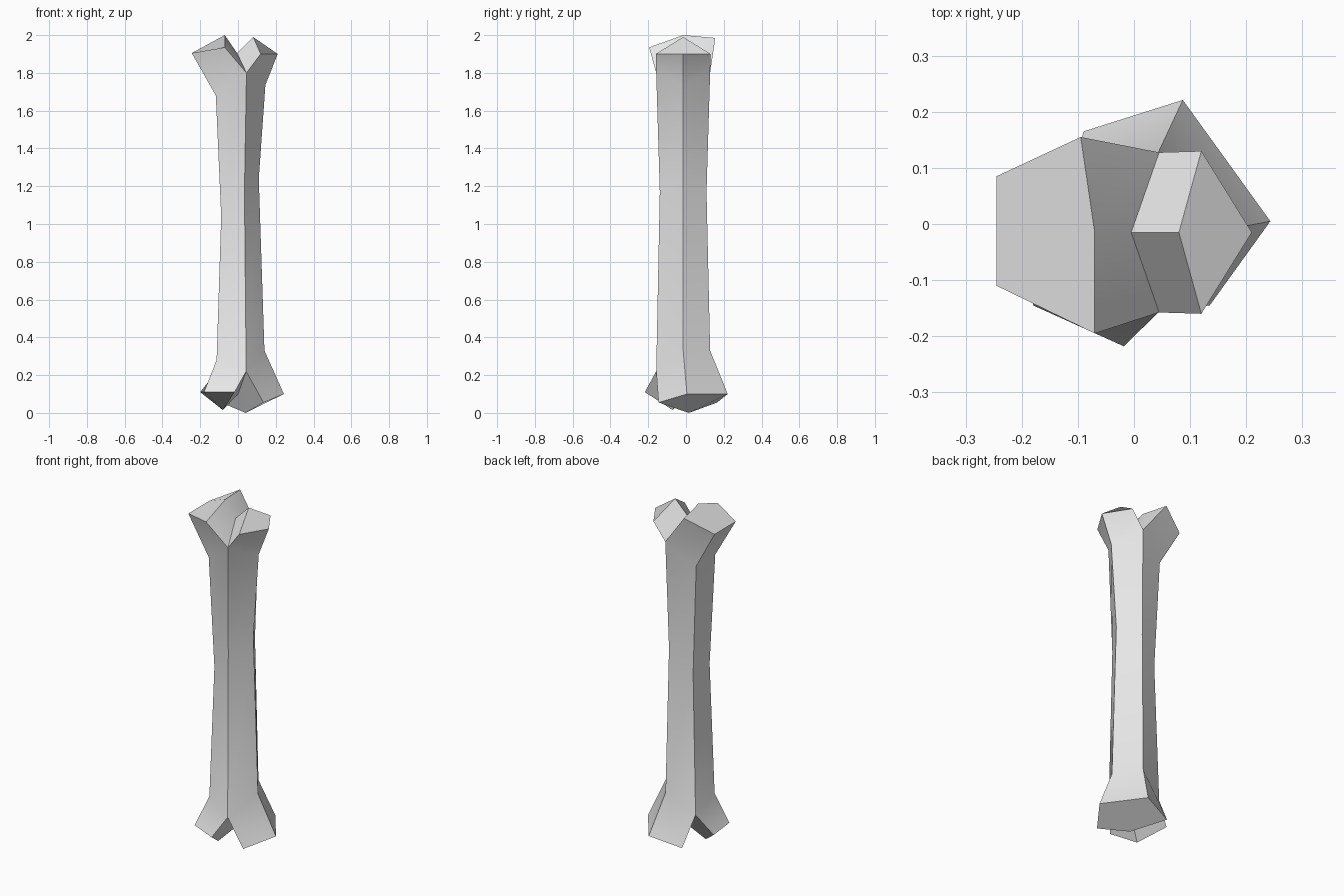
import bpy
import bmesh
import math

default_cube = bpy.data.objects.get("Cube")
if default_cube:
    bpy.data.objects.remove(default_cube, do_unlink=True)

SIDES = 5
AXIS_Y = -0.015

bone_grey = bpy.data.materials.new("bone_grey")
bone_grey.use_nodes = True
grey = (0.8, 0.8, 0.8, 1)
bone_grey.diffuse_color = grey
bone_grey.node_tree.nodes["Principled BSDF"].inputs["Base Color"].default_value = grey

bm = bmesh.new()


def add_ring(radius_x, radius_y, heights):
    """Pentagonal shaft section; one corner points to +x."""
    ring = []
    for index, height in enumerate(heights):
        angle = math.tau * index / SIDES
        ring.append(bm.verts.new((radius_x * math.cos(angle),
                                  AXIS_Y + radius_y * math.sin(angle), height)))
    return ring


def bridge(lower, upper):
    """Join two shaft sections with quads."""
    for index in range(SIDES):
        following = (index + 1) % SIDES
        bm.faces.new((lower[index], lower[following], upper[following], upper[index]))


def add_forked_end(ring, corner, small, large, valley):
    """Close a shaft end with a small knob on one corner and a large knob opposite."""
    point, right, far_right, far_left, left = [
        ring[(corner + step) % SIDES] for step in range(SIDES)]
    small_right, small_point, small_left, small_tip = map(bm.verts.new, small)
    big_right, big_far_right, big_far_left, big_left, big_tip = map(bm.verts.new, large)
    middle = bm.verts.new(valley)

    # Small knob walls and cap
    bm.faces.new((point, right, small_right, small_point))
    bm.faces.new((left, point, small_point, small_left))
    bm.faces.new((small_point, small_right, small_tip, small_left))

    # Large knob walls and cap
    bm.faces.new((right, far_right, big_far_right, big_right))
    bm.faces.new((far_right, far_left, big_far_left, big_far_right))
    bm.faces.new((far_left, left, big_left, big_far_left))
    bm.faces.new((big_right, big_far_right, big_far_left, big_left, big_tip))

    # Valley between the knobs
    for side, small_side, big_side in ((right, small_right, big_right),
                                       (left, small_left, big_left)):
        bm.faces.new((side, middle, small_tip, small_side))
        bm.faces.new((side, big_side, big_tip, middle))


# Shaft with a narrow, slanted waist
bottom_ring = add_ring(0.14, 0.15, (0.33, 0.33, 0.22, 0.28, 0.22))
waist_ring = add_ring(0.11, 0.13, (1.24, 1.17, 1.04, 1.04, 1.17))
top_ring = add_ring(0.145, 0.15, (1.735, 1.8, 1.68, 1.68, 1.8))
bridge(bottom_ring, waist_ring)
bridge(waist_ring, top_ring)

# Upper forked end
add_forked_end(
    top_ring, 0,
    small=((0.12, 0.13, 1.9), (0.21, AXIS_Y, 1.9), (0.12, -0.16, 1.9), (0.08, AXIS_Y, 1.99)),
    large=((-0.095, 0.155, 1.985), (-0.245, 0.085, 1.905), (-0.245, -0.11, 1.905),
           (-0.07, -0.195, 1.935), (-0.07, AXIS_Y, 2)),
    valley=(-0.005, AXIS_Y, 1.905))

# Lower forked end, turned about the shaft
add_forked_end(
    bottom_ring, 3,
    small=((-0.018, -0.218, 0.11), (-0.18, -0.145, 0.11), (-0.2, 0.03, 0.11),
           (-0.08, -0.07, 0.015)),
    large=((0.135, -0.145, 0.055), (0.243, 0.005, 0.1), (0.087, 0.221, 0.1),
           (-0.09, 0.165, 0.055), (0.04, 0.015, 0)),
    valley=(0, AXIS_Y, 0.1))

bmesh.ops.recalc_face_normals(bm, faces=bm.faces)
mesh = bpy.data.meshes.new("bone")
bm.to_mesh(mesh)
bm.free()
mesh.materials.append(bone_grey)

bone = bpy.data.objects.new("bone", mesh)
bpy.context.collection.objects.link(bone)
bpy.ops.object.select_all(action="DESELECT")
bone.select_set(True)
bpy.context.view_layer.objects.active = bone
bpy.ops.object.shade_smooth_by_angle(angle=math.radians(30))
